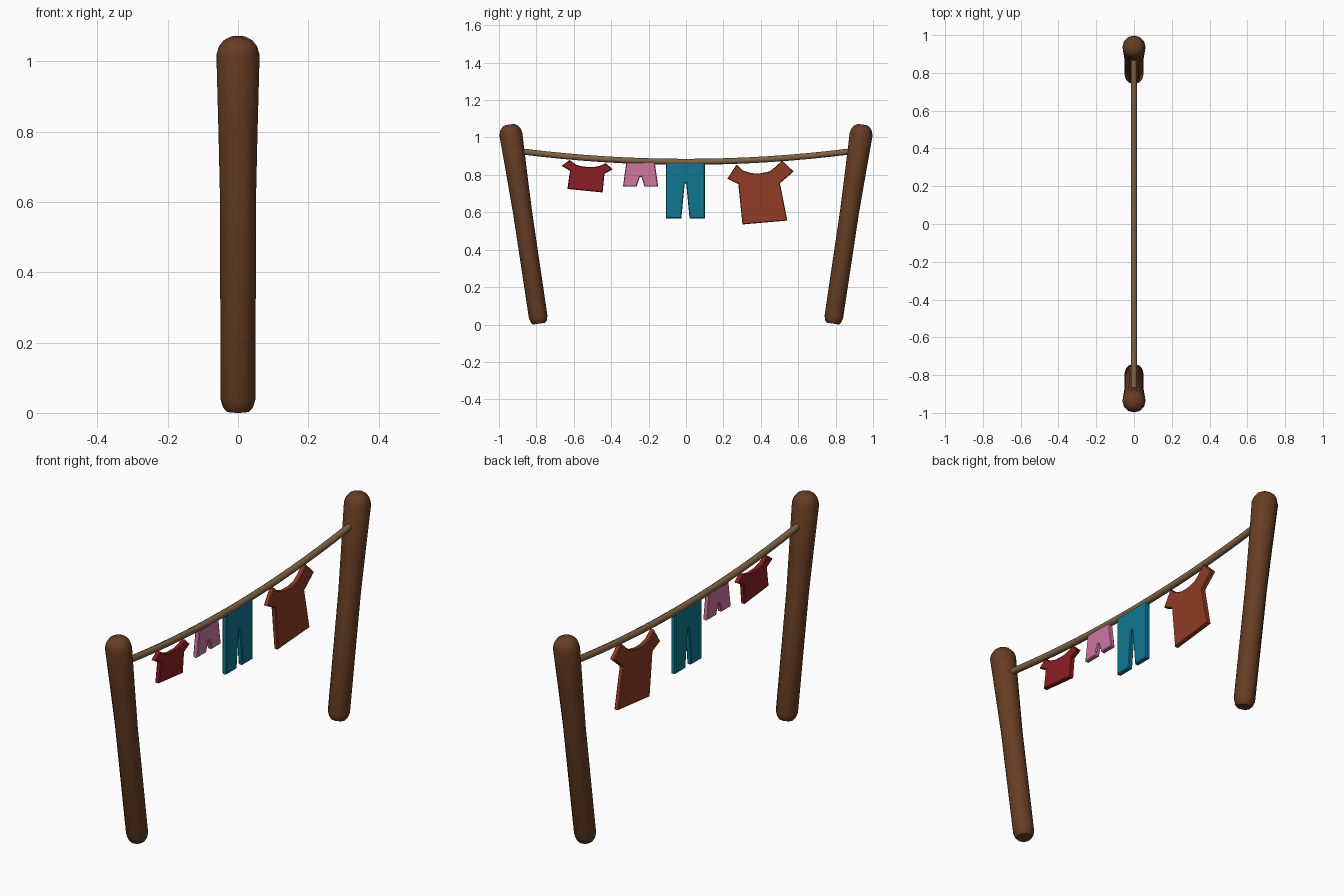
import bpy, bmesh, math
from mathutils import Matrix, Vector

if "Cube" in bpy.data.objects:
    bpy.data.objects.remove(bpy.data.objects["Cube"])


def material(name, rgb):
    m = bpy.data.materials.new(name)
    m.diffuse_color = (*rgb, 1)
    m.use_nodes = True
    m.node_tree.nodes["Principled BSDF"].inputs["Base Color"].default_value = m.diffuse_color
    return m


WOOD = material("brown wood", (0.135, 0.047, 0.017))
ROPE = material("tan rope", (0.21, 0.125, 0.06))
RED = material("dark red cloth", (0.26, 0.013, 0.018))
PINK = material("pink cloth", (0.62, 0.18, 0.36))
TEAL = material("teal cloth", (0.005, 0.18, 0.28))
RUST = material("rust cloth", (0.28, 0.047, 0.018))


def finish(bm, name, mat, angle):
    bmesh.ops.recalc_face_normals(bm, faces=bm.faces)
    me = bpy.data.meshes.new(name)
    bm.to_mesh(me)
    bm.free()
    ob = bpy.data.objects.new(name, me)
    bpy.context.collection.objects.link(ob)
    me.materials.append(mat)
    bpy.ops.object.select_all(action='DESELECT')
    bpy.context.view_layer.objects.active = ob
    ob.select_set(True)
    bpy.ops.object.shade_smooth_by_angle(angle=math.radians(angle))
    return ob


def tube(name, rings, sides, mat, angle):
    """Skin a closed tube over (centre, tangent, radius) rings in the YZ plane."""
    bm = bmesh.new()
    loops = []
    for c, t, r in rings:
        side, up = Vector((1, 0, 0)), Vector(t).normalized().cross(Vector((1, 0, 0)))
        loops.append([bm.verts.new(Vector(c) + r * (math.cos(a) * side + math.sin(a) * up))
                      for a in (2 * math.pi * i / sides for i in range(sides))])
    for a, b in zip(loops, loops[1:]):
        for i in range(sides):
            j = (i + 1) % sides
            bm.faces.new((a[i], a[j], b[j], b[i]))
    bm.faces.new(loops[0])
    bm.faces.new(loops[-1])
    return finish(bm, name, mat, angle)


def garment(name, outline, mat, thick=0.024, turn=0):
    """Flat cloth plate from a (y, z) outline with softened rims."""
    bm = bmesh.new()
    face = bm.faces.new([bm.verts.new((-thick / 2, y, z)) for y, z in outline])
    ext = bmesh.ops.extrude_face_region(bm, geom=[face])
    bmesh.ops.translate(bm, vec=(thick, 0, 0),
                        verts=[v for v in ext["geom"] if isinstance(v, bmesh.types.BMVert)])
    rims = [e for e in bm.edges if abs(e.verts[0].co.x - e.verts[1].co.x) < 1e-5]
    bmesh.ops.bevel(bm, geom=rims, offset=0.004, segments=1, affect='EDGES')
    mid = Vector((0, sum(p[0] for p in outline) / len(outline), 0))
    bmesh.ops.rotate(bm, cent=mid, matrix=Matrix.Rotation(math.radians(turn), 3, 'Z'),
                     verts=bm.verts)
    return finish(bm, name, mat, 30)


# Leaning posts with flared, rounded tops
profile = [(0, 0.034), (0.012, 0.043), (0.035, 0.05), (0.6, 0.051), (0.8, 0.0555),
           (1.025, 0.0615), (1.05, 0.054), (1.066, 0.042), (1.076, 0.024)]
lean = math.radians(8.5)
for s, label in ((-1, "left_post"), (1, "right_post")):
    axis = Vector((0, s * math.sin(lean), math.cos(lean)))
    base = Vector((0, s * 0.785, 0.005))
    tube(label, [(base + axis * h, axis, r) for h, r in profile], 12, WOOD, 50)

# Sagging rope
rope = []
for i in range(17):
    y = -0.88 + 1.76 * i / 16
    rope.append(((0, y, 0.87 + 0.072 * y * y), (0, 1, 0.144 * y), 0.016))
tube("rope", rope, 8, ROPE, 60)

# Shirts
garment("small_shirt", [(-0.665, 0.848), (-0.623, 0.88), (-0.587, 0.854), (-0.55, 0.844),
                        (-0.49, 0.842), (-0.455, 0.85), (-0.428, 0.863), (-0.392, 0.829),
                        (-0.436, 0.806), (-0.446, 0.706), (-0.634, 0.725), (-0.62, 0.822)], RED)
garment("large_shirt", [(0.222, 0.78), (0.27, 0.855), (0.305, 0.823), (0.35, 0.809),
                        (0.395, 0.808), (0.445, 0.818), (0.475, 0.84), (0.515, 0.877),
                        (0.575, 0.818), (0.502, 0.755), (0.542, 0.556), (0.302, 0.535),
                        (0.28, 0.75)], RUST, turn=-1.5)


# Trousers and shorts
def legs(name, mid, top_w, hem_w, top, hem, crotch, gap):
    half = [(top_w, top), (hem_w, hem), (gap, hem), (0.004, crotch)]
    garment(name, [(mid + y, z) for y, z in half] + [(mid - y, z) for y, z in half[::-1]],
            PINK if name == "shorts" else TEAL)


legs("shorts", -0.243, 0.076, 0.094, 0.868, 0.738, 0.79, 0.021)
legs("trousers", -0.003, 0.104, 0.104, 0.872, 0.567, 0.755, 0.022)
